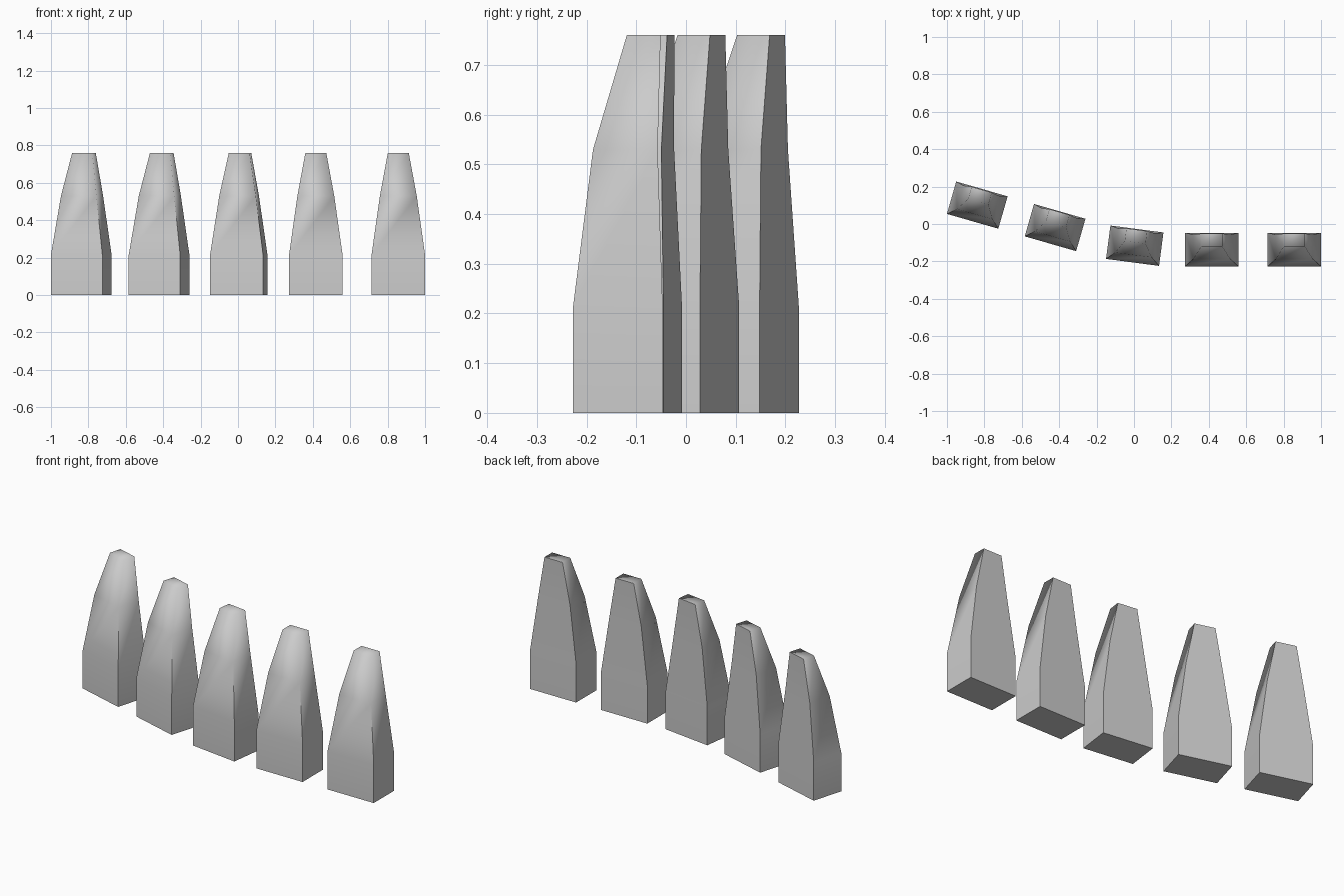
import bpy, bmesh, math
from mathutils import Matrix

if "Cube" in bpy.data.objects:
    bpy.data.objects.remove(bpy.data.objects["Cube"])

# Cross-sections of one block: height, half width, front y, back y
SECTIONS = [
    (0.00, 0.143, -0.090, 0.090),
    (0.215, 0.143, -0.090, 0.090),
    (0.53, 0.0985, -0.050, 0.080),
    (0.76, 0.056, 0.018, 0.086),
]


def tapered_block(name, x, y, angle):
    """Loft the four-sided sections into a closed tapered block."""
    bm = bmesh.new()
    rings = [[bm.verts.new(p) for p in
              ((-w, f, z), (w, f, z), (w, b, z), (-w, b, z))]
             for z, w, f, b in SECTIONS]
    for low, high in zip(rings, rings[1:]):
        for i in range(4):
            j = (i + 1) % 4
            bm.faces.new((low[i], low[j], high[j], high[i]))
    bm.faces.new(rings[0][::-1])
    bm.faces.new(rings[-1])
    bmesh.ops.recalc_face_normals(bm, faces=bm.faces)
    mesh = bpy.data.meshes.new(name)
    bm.to_mesh(mesh)
    bm.free()
    obj = bpy.data.objects.new(name, mesh)
    bpy.context.collection.objects.link(obj)
    obj.matrix_world = (Matrix.Translation((x, y, 0))
                        @ Matrix.Rotation(math.radians(angle), 4, 'Z'))
    # Softened top, crisp lower edges
    bpy.ops.object.select_all(action='DESELECT')
    obj.select_set(True)
    bpy.context.view_layer.objects.active = obj
    bpy.ops.object.shade_smooth_by_angle(angle=math.radians(88))


# Row of five blocks, curving back toward the left
ROW = [(-0.838, 0.101, -16), (-0.422, -0.019, -16), (0.004, -0.116, -7.5),
       (0.416, -0.137, 0), (0.857, -0.137, 0)]
for n, (x, y, angle) in enumerate(ROW, 1):
    tapered_block(f"tapered_block_{n}", x, y, angle)
